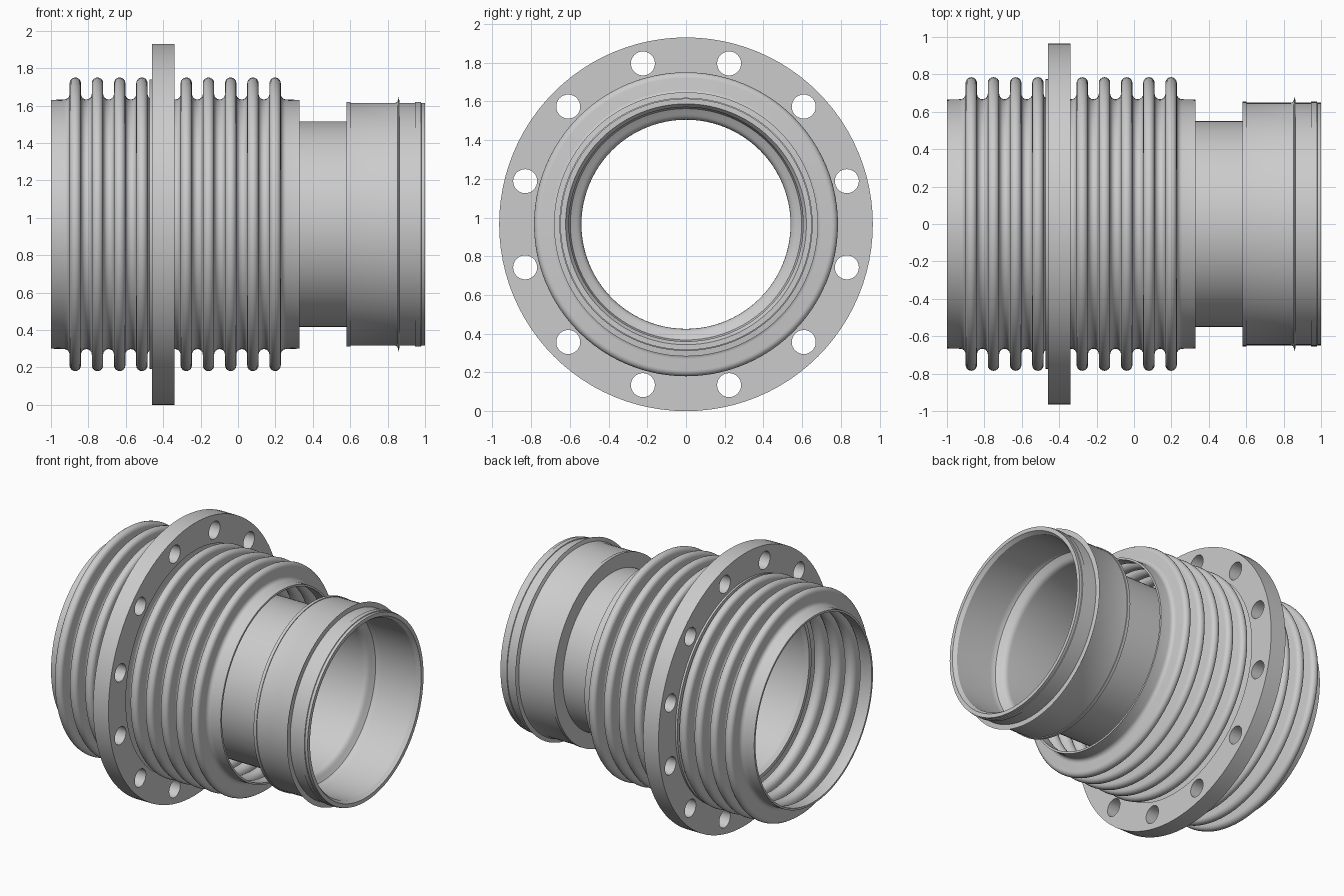
import bpy, bmesh
from math import sin, cos, pi, radians
from mathutils import Matrix

if "Cube" in bpy.data.objects:
    bpy.data.objects.remove(bpy.data.objects["Cube"])

CZ = 0.965      # height of the shared axis, which runs along x
SEG = 96


def finish(ob):
    bpy.ops.object.select_all(action='DESELECT')
    ob.select_set(True)
    bpy.context.view_layer.objects.active = ob
    bpy.ops.object.shade_smooth_by_angle(angle=radians(32))


def add_object(name, bm):
    bmesh.ops.recalc_face_normals(bm, faces=bm.faces)
    me = bpy.data.meshes.new(name)
    bm.to_mesh(me)
    bm.free()
    ob = bpy.data.objects.new(name, me)
    bpy.context.collection.objects.link(ob)
    ob.location.z = CZ
    return ob


def lathe(name, profile):
    """Revolve a closed (x, radius) outline around the x axis."""
    bm = bmesh.new()
    rings = [[bm.verts.new((x, r * cos(2 * pi * i / SEG), r * sin(2 * pi * i / SEG)))
              for i in range(SEG)] for x, r in profile]
    for a, b in zip(rings, rings[1:] + rings[:1]):
        for i in range(SEG):
            j = (i + 1) % SEG
            bm.faces.new((a[i], a[j], b[j], b[i]))
    return add_object(name, bm)


def arc(cx, cr, rad, a0, a1, n=6):
    return [(cx + rad * cos(radians(a0 + (a1 - a0) * k / n)),
             cr + rad * sin(radians(a0 + (a1 - a0) * k / n))) for k in range(n + 1)]


# Bellows: ten rounded folds between two plain cuffs, thin wall
PITCH, FIRST, FOLDS, T = 0.1187, -0.87, 10, 0.014


def fold_line(off):
    crest, valley = 0.0305 - off, PITCH / 2 - 0.0305 + off
    pts = [(-1.0, 0.665 - off)]
    for k in range(FOLDS):
        c = FIRST + k * PITCH
        pts += arc(c - PITCH / 2, 0.696, valley, -90, 0, 4)
        pts += arc(c, 0.7545, crest, 180, 0, 8)
        pts += arc(c + PITCH / 2, 0.696, valley, 180, 270, 4)[:-1]
    pts += [(FIRST + (FOLDS - 0.5) * PITCH, 0.696 - valley), (0.33, 0.665 - off)]
    return pts


finish(lathe("bellows", fold_line(0) + fold_line(T)[::-1]))

# Flange disc with twelve bolt holes
flange = lathe("flange", [(-0.46, 0.77), (-0.46, 0.965), (-0.34, 0.965), (-0.34, 0.77)])
bm = bmesh.new()
for k in range(12):
    a = radians(15 + 30 * k)
    m = Matrix.Translation((-0.4, 0.86 * cos(a), 0.86 * sin(a))) @ Matrix.Rotation(pi / 2, 4, 'Y')
    bmesh.ops.create_cone(bm, cap_ends=True, segments=32, radius1=0.062, radius2=0.062,
                          depth=0.4, matrix=m)
cutter = add_object("bolt_hole_cutter", bm)
cutter.hide_render = True
mod = flange.modifiers.new("bolt_holes", 'BOOLEAN')
mod.object = cutter
mod.operation = 'DIFFERENCE'
mod.solver = 'EXACT'
bpy.context.view_layer.objects.active = flange
bpy.ops.object.modifier_apply(modifier=mod.name)
bpy.data.objects.remove(cutter)
finish(flange)

# Thin backing ring on the left face of the flange
finish(lathe("backing_ring", [(-0.474, 0.70), (-0.474, 0.775), (-0.46, 0.775), (-0.46, 0.70)]))

# Inner pipe with a ribbed collar on each end, mirrored inside the bellows
MID = 0.235
half = [(0.58, 0.55), (0.58, 0.654), (0.602, 0.654), (0.602, 0.649),
        (0.84, 0.649), (0.852, 0.655), (0.86, 0.682), (0.864, 0.649),
        (0.945, 0.649), (0.947, 0.654), (0.978, 0.654), (0.98, 0.649),
        (1.0, 0.649), (1.0, 0.622), (0.975, 0.605)]
half += arc(0.70, 0.50, 0.105, 90, 112, 4)
half += arc(0.60, 0.585, 0.045, -20, -90, 4)
finish(lathe("pipe_with_collars", half + [(2 * MID - x, r) for x, r in reversed(half)]))
